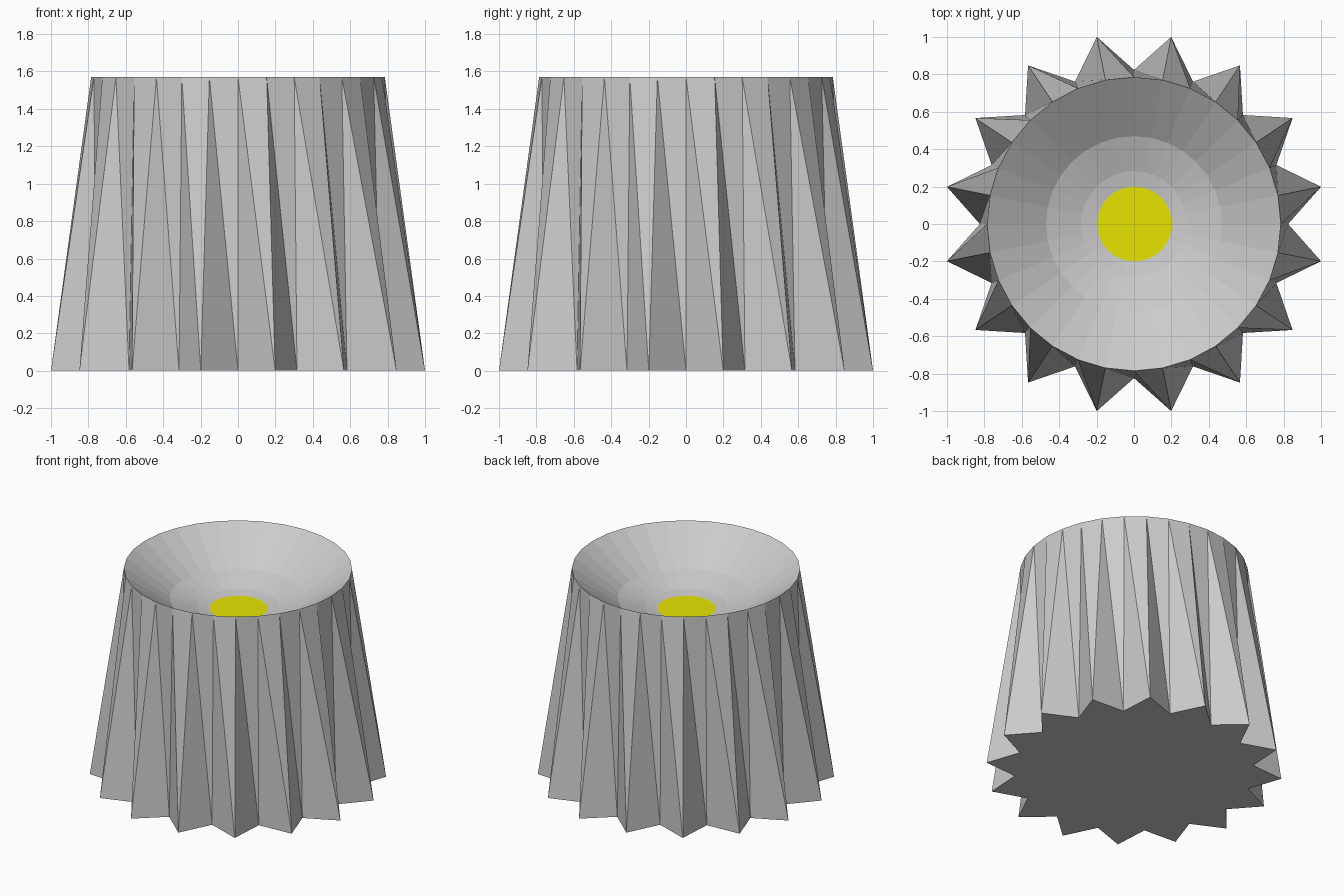
import bpy, bmesh
from math import sin, cos, pi

if "Cube" in bpy.data.objects:
    bpy.data.objects.remove(bpy.data.objects["Cube"])

N = 32  # 16 flutes: alternating valley and tip


def ring(bm, radii, z):
    return [bm.verts.new((radii[i % len(radii)] * cos(2 * pi * i / N),
                          radii[i % len(radii)] * sin(2 * pi * i / N), z))
            for i in range(N)]


def bridge(bm, a, b):
    # Two triangles per panel, so the twist of each flute is fixed
    for i in range(N):
        j = (i + 1) % N
        bm.faces.new((a[i], a[j], b[i]))
        bm.faces.new((a[j], b[j], b[i]))


def finish(bm, name):
    bm.normal_update()
    mesh = bpy.data.meshes.new(name)
    bm.to_mesh(mesh)
    bm.free()
    obj = bpy.data.objects.new(name, mesh)
    bpy.context.collection.objects.link(obj)
    return obj


# Fluted cup: star-shaped foot, round rim, stepped conical bowl
bm = bmesh.new()
profile = [((0.824, 1.0196), 0.0), ((0.785,), 1.57),
           ((0.47,), 1.35), ((0.283,), 1.285), ((0.2,), 1.27)]
rings = [ring(bm, r, z) for r, z in profile]
bm.faces.new(rings[0][::-1])
for lower, upper in zip(rings, rings[1:]):
    bridge(bm, lower, upper)
finish(bm, "fluted_cup")

# Yellow disc closing the bottom of the bowl
bm = bmesh.new()
bm.faces.new(ring(bm, (0.2,), 1.27))
disc = finish(bm, "bowl_centre")
yellow = bpy.data.materials.new("yellow")
yellow.diffuse_color = (0.8, 0.78, 0.0, 1)
yellow.use_nodes = True
yellow.node_tree.nodes["Principled BSDF"].inputs["Base Color"].default_value = yellow.diffuse_color
disc.data.materials.append(yellow)
